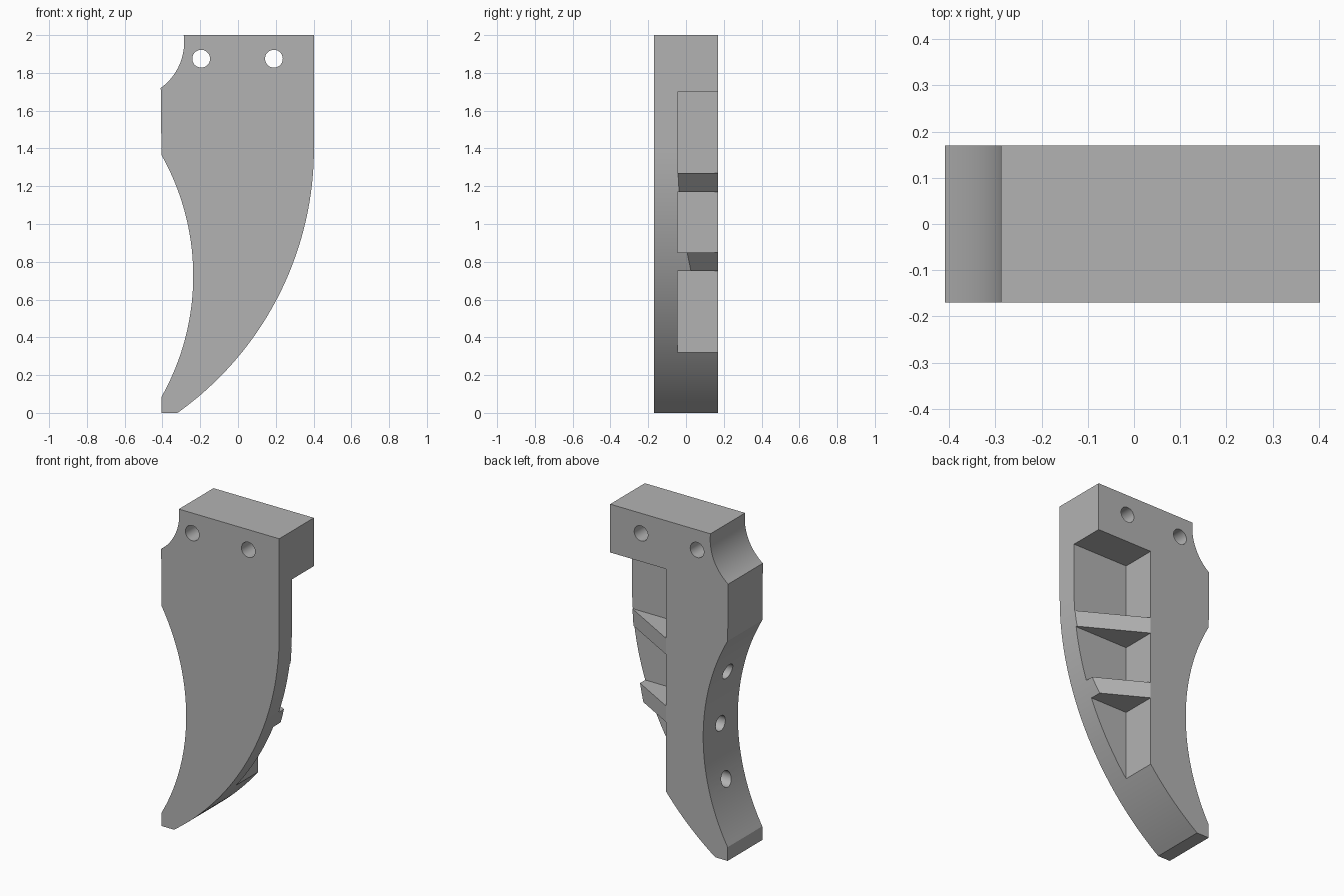
import bpy, bmesh
from math import sin, cos, asin, pi, radians
from mathutils import Matrix, Vector

cube = bpy.data.objects.get("Cube")
if cube:
    bpy.data.objects.remove(cube, do_unlink=True)

grey = bpy.data.materials.new("plain grey")
grey.use_nodes = True
colour = (0.45, 0.45, 0.45, 1)
grey.diffuse_color = colour
grey.node_tree.nodes["Principled BSDF"].inputs["Base Color"].default_value = colour

HALF = 0.17      # half thickness
WALL = 0.02      # inner wall of the back pockets
FLOOR = -0.045   # floor of the back pockets


def finish(bm, name):
    bmesh.ops.recalc_face_normals(bm, faces=bm.faces)
    mesh = bpy.data.meshes.new(name)
    bm.to_mesh(mesh)
    bm.free()
    mesh.materials.append(grey)
    obj = bpy.data.objects.new(name, mesh)
    bpy.context.collection.objects.link(obj)
    return obj


def prism(name, points, direction):
    """Extrude a closed outline of 3D points along a direction."""
    bm = bmesh.new()
    face = bm.faces.new([bm.verts.new(p) for p in points])
    new = bmesh.ops.extrude_face_region(bm, geom=[face])["geom"]
    bmesh.ops.translate(bm, vec=Vector(direction),
                        verts=[v for v in new if isinstance(v, bmesh.types.BMVert)])
    return finish(bm, name)


def box(name, low, high):
    (x0, y0, z0), (x1, y1, z1) = low, high
    return prism(name, [(x0, y0, z0), (x1, y0, z0), (x1, y1, z0), (x0, y1, z0)],
                 (0, 0, z1 - z0))


def rod(name, centre, axis, radius, depth):
    bm = bmesh.new()
    bmesh.ops.create_cone(bm, cap_ends=True, segments=40, radius1=radius,
                          radius2=radius, depth=depth,
                          matrix=Matrix.Translation(centre)
                          @ Matrix.Rotation(pi / 2, 4, axis))
    return finish(bm, name)


def arc(cx, cz, r, start, end, n):
    angles = [start + (end - start) * i / n for i in range(n + 1)]
    return [(cx + r * cos(a), cz + r * sin(a)) for a in angles]


def cut(body, cutter):
    mod = body.modifiers.new("cut", "BOOLEAN")
    mod.operation, mod.solver, mod.object = "DIFFERENCE", "EXACT", cutter
    bpy.context.view_layer.objects.active = body
    bpy.ops.object.modifier_apply(modifier=mod.name)
    bpy.data.objects.remove(cutter, do_unlink=True)


# Claw outline: outer sweep, concave inner edge, scoop at the top corner
outer = arc(-1.316, 1.4, 1.718, -asin(1.4 / 1.718), 0, 48)
bend = asin(0.64 / 1.303)
inner = arc(-1.54, 0.725, 1.303, -bend, bend, 40)
scoop = arc(-0.585, 1.963, 0.3, -asin(0.243 / 0.3), asin(0.037 / 0.3), 20)
outline = outer + [(0.402, 2)] + scoop[::-1] + inner[::-1] + [(-0.405, 0)]
claw = prism("claw_body", [(x, -HALF, z) for x, z in outline], (0, 2 * HALF, 0))

# Open pockets in the back, leaving two cross ribs between them
for low, high in ((0.1, 0.75), (0.85, 1.17), (1.27, 1.70)):
    cut(claw, box("pocket_cutter", (WALL, FLOOR, low), (0.6, 0.3, high)))

# Slope the ribs from the wall down to the outer edge
slope = (FLOOR - HALF) / (0.402 - WALL)
line = [(x, HALF + slope * (x - WALL)) for x in (-0.1, 0.6)]
corner = (line[1][0], line[0][1])
cut(claw, prism("rib_cutter", [(x, y, 0.4) for x, y in line + [corner]], (0, 0, 1)))

# Two mounting holes through the top
for x in (-0.195, 0.19):
    cut(claw, rod("mount_hole_cutter", (x, 0, 1.875), "X", 0.047, 1))

# Three blind holes in the concave edge
for z in (0.41, 0.745, 1.08):
    cut(claw, rod("edge_hole_cutter", (-0.3, 0, z), "Y", 0.047, 0.4))

bpy.ops.object.select_all(action="DESELECT")
claw.select_set(True)
bpy.context.view_layer.objects.active = claw
bpy.ops.object.shade_smooth_by_angle(angle=radians(20))
